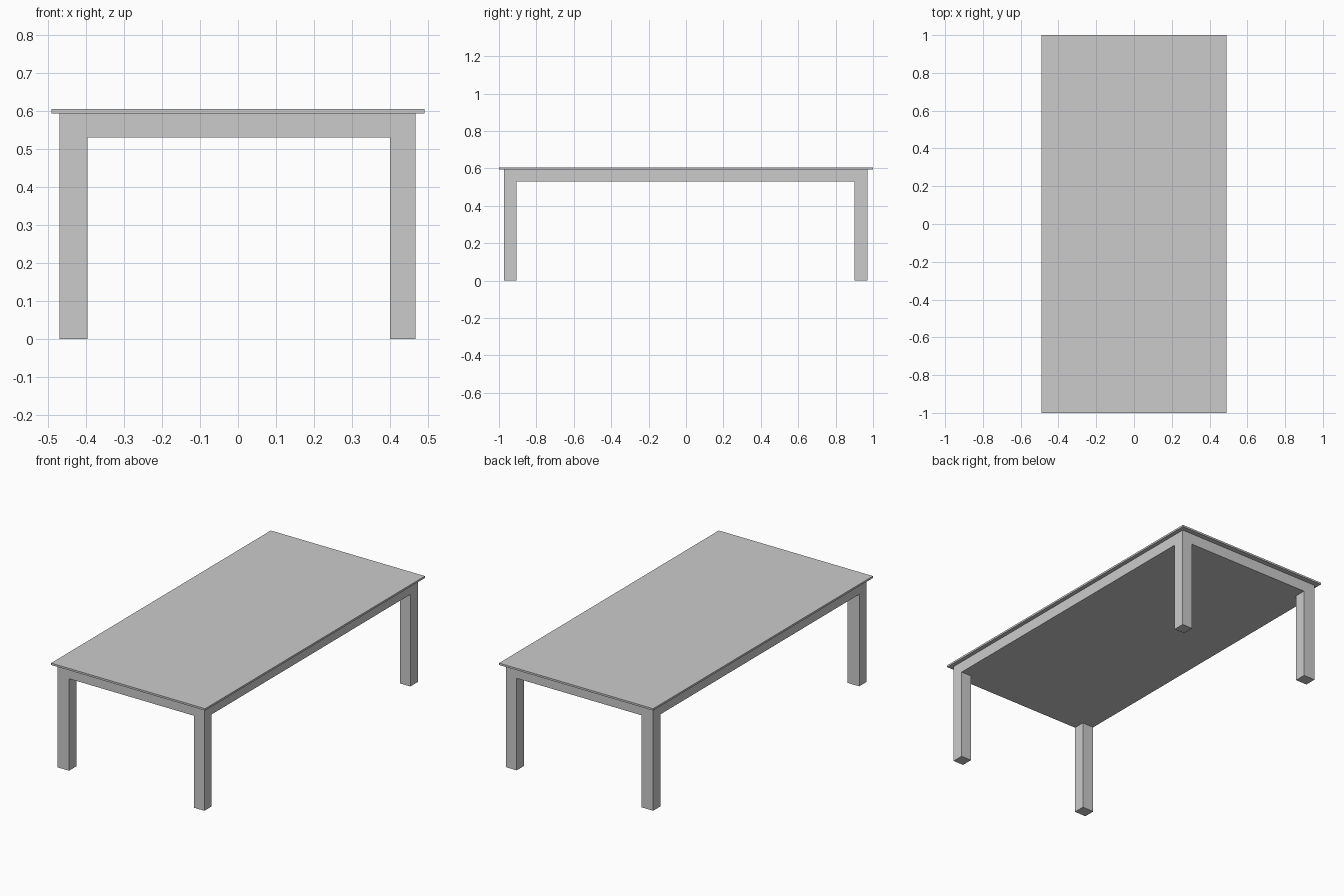
import bpy, bmesh

if "Cube" in bpy.data.objects:
    bpy.data.objects.remove(bpy.data.objects["Cube"])

TOP_Z, PLATE_Z, APRON_Z = 0.605, 0.594, 0.53
XS = (-0.47, -0.396, 0.40, 0.467)      # leg edges across the width
YS = (-0.973, -0.906, 0.902, 0.97)     # leg edges along the length


def finish(bm, name):
    bmesh.ops.recalc_face_normals(bm, faces=bm.faces[:])
    mesh = bpy.data.meshes.new(name)
    bm.to_mesh(mesh)
    bm.free()
    obj = bpy.data.objects.new(name, mesh)
    bpy.context.collection.objects.link(obj)
    return obj


# Thin overhanging table top
bm = bmesh.new()
bmesh.ops.create_cube(bm, size=1)
bmesh.ops.scale(bm, vec=(0.982, 2.0, TOP_Z - PLATE_Z), verts=bm.verts[:])
bmesh.ops.translate(bm, vec=(0, 0, (TOP_Z + PLATE_Z) / 2), verts=bm.verts[:])
finish(bm, "table_top")

# Frame: a 3 x 3 grid of cells on the underside of the solid apron
bm = bmesh.new()
grid = [[bm.verts.new((x, y, APRON_Z)) for y in YS] for x in XS]
cells = {(i, j): bm.faces.new((grid[i][j], grid[i][j + 1],
                               grid[i + 1][j + 1], grid[i + 1][j]))
         for i in range(3) for j in range(3)}

# Apron thickness, up to the table top
up = bmesh.ops.extrude_face_region(bm, geom=list(cells.values()))["geom"]
bmesh.ops.translate(bm, vec=(0, 0, PLATE_Z - APRON_Z),
                    verts=[v for v in up if isinstance(v, bmesh.types.BMVert)])

# Legs, drawn down from the four corner cells, flush with the apron
corners = [cells[i, j] for i in (0, 2) for j in (0, 2)]
feet = bmesh.ops.extrude_discrete_faces(bm, faces=corners)["faces"]
bmesh.ops.translate(bm, vec=(0, 0, -APRON_Z),
                    verts=list({v for f in feet for v in f.verts}))

# Merge the flat areas into single faces
bmesh.ops.recalc_face_normals(bm, faces=bm.faces[:])
bmesh.ops.dissolve_limit(bm, angle_limit=0.01, verts=bm.verts[:], edges=bm.edges[:])
finish(bm, "legs_and_apron")
